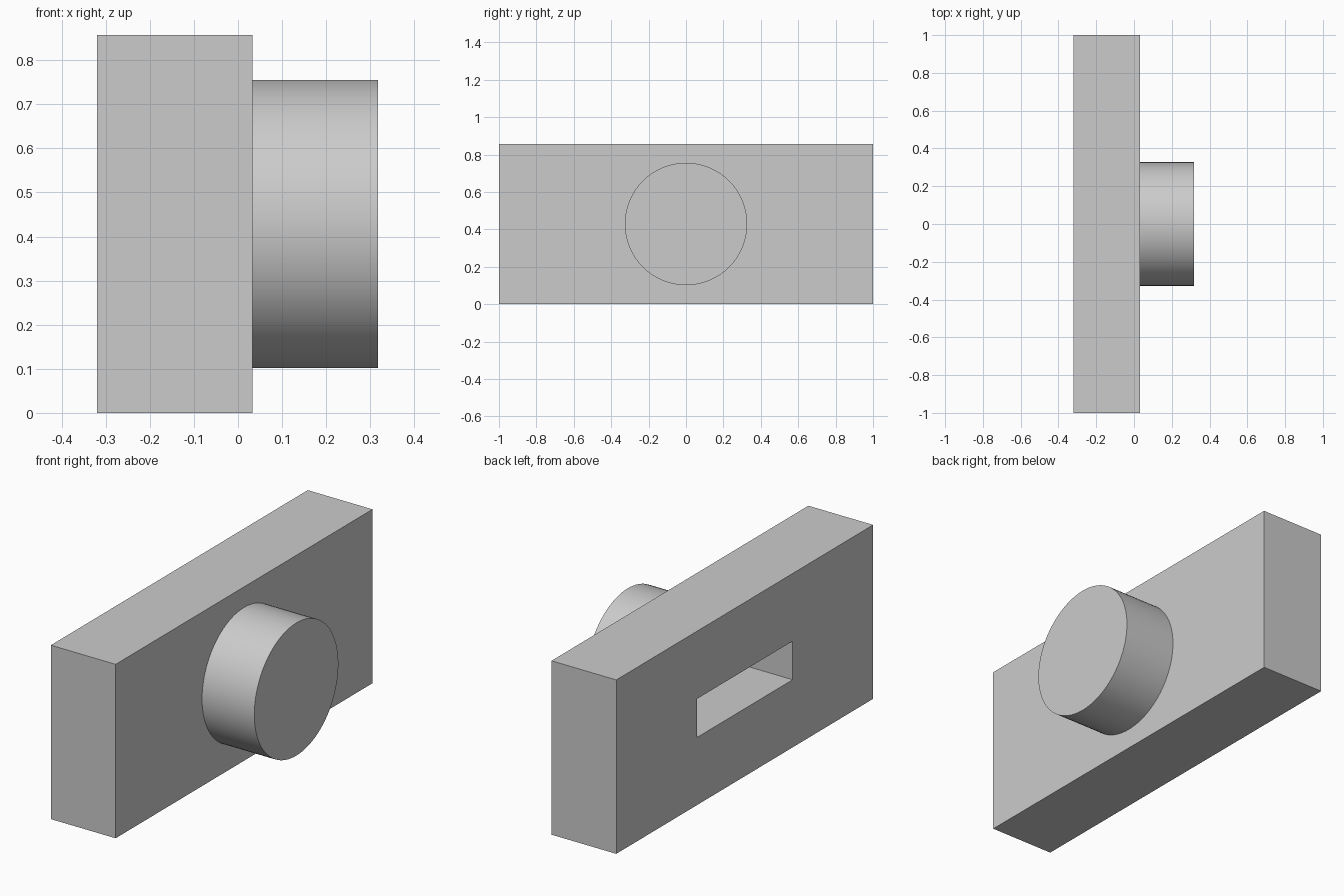
import bpy
import bmesh
import math
from mathutils import Matrix, Vector

cube = bpy.data.objects.get("Cube")
if cube:
    bpy.data.objects.remove(cube, do_unlink=True)

# Overall dimensions
HEIGHT = 0.857
MID_Z = HEIGHT / 2
BACK_X, FACE_X, KNOB_X = -0.32, 0.033, 0.318
KNOB_RADIUS = 0.327
SLOT_HALF_WIDTH, SLOT_HALF_HEIGHT, SLOT_DEPTH = 0.373, 0.095, 0.286

grey = bpy.data.materials.new("plain grey")
grey.use_nodes = True
grey.diffuse_color = (0.6, 0.6, 0.6, 1)
grey.node_tree.nodes["Principled BSDF"].inputs["Base Color"].default_value = grey.diffuse_color


def add_object(name, bm):
    bmesh.ops.recalc_face_normals(bm, faces=bm.faces)
    mesh = bpy.data.meshes.new(name)
    bm.to_mesh(mesh)
    bm.free()
    mesh.materials.append(grey)
    obj = bpy.data.objects.new(name, mesh)
    bpy.context.collection.objects.link(obj)
    return obj


# Block body
bm = bmesh.new()
centre = Vector(((BACK_X + FACE_X) / 2, 0, MID_Z))
size = Matrix.Diagonal((FACE_X - BACK_X, 2, HEIGHT, 1))
bmesh.ops.create_cube(bm, size=1, matrix=Matrix.Translation(centre) @ size)

# Slot: inset the -x face to the opening, then push it inward
bm.normal_update()
slot = min(bm.faces, key=lambda f: f.normal.x)
bmesh.ops.inset_individual(bm, faces=[slot], thickness=0.1)
for v in slot.verts:
    v.co.y = math.copysign(SLOT_HALF_WIDTH, v.co.y)
    v.co.z = MID_Z + math.copysign(SLOT_HALF_HEIGHT, v.co.z - MID_Z)
floor = bmesh.ops.extrude_discrete_faces(bm, faces=[slot])["faces"][0]
for v in floor.verts:
    v.co.x += SLOT_DEPTH
add_object("block_body", bm)

# Round knob, seated slightly into the block
bm = bmesh.new()
start = FACE_X - 0.01
place = Matrix.Translation(((start + KNOB_X) / 2, 0, MID_Z)) @ Matrix.Rotation(math.pi / 2, 4, "Y")
bmesh.ops.create_cone(bm, cap_ends=True, segments=96, radius1=KNOB_RADIUS,
                      radius2=KNOB_RADIUS, depth=KNOB_X - start, matrix=place)
knob = add_object("round_knob", bm)
bpy.ops.object.select_all(action="DESELECT")
knob.select_set(True)
bpy.context.view_layer.objects.active = knob
bpy.ops.object.shade_smooth_by_angle(angle=math.radians(30))
